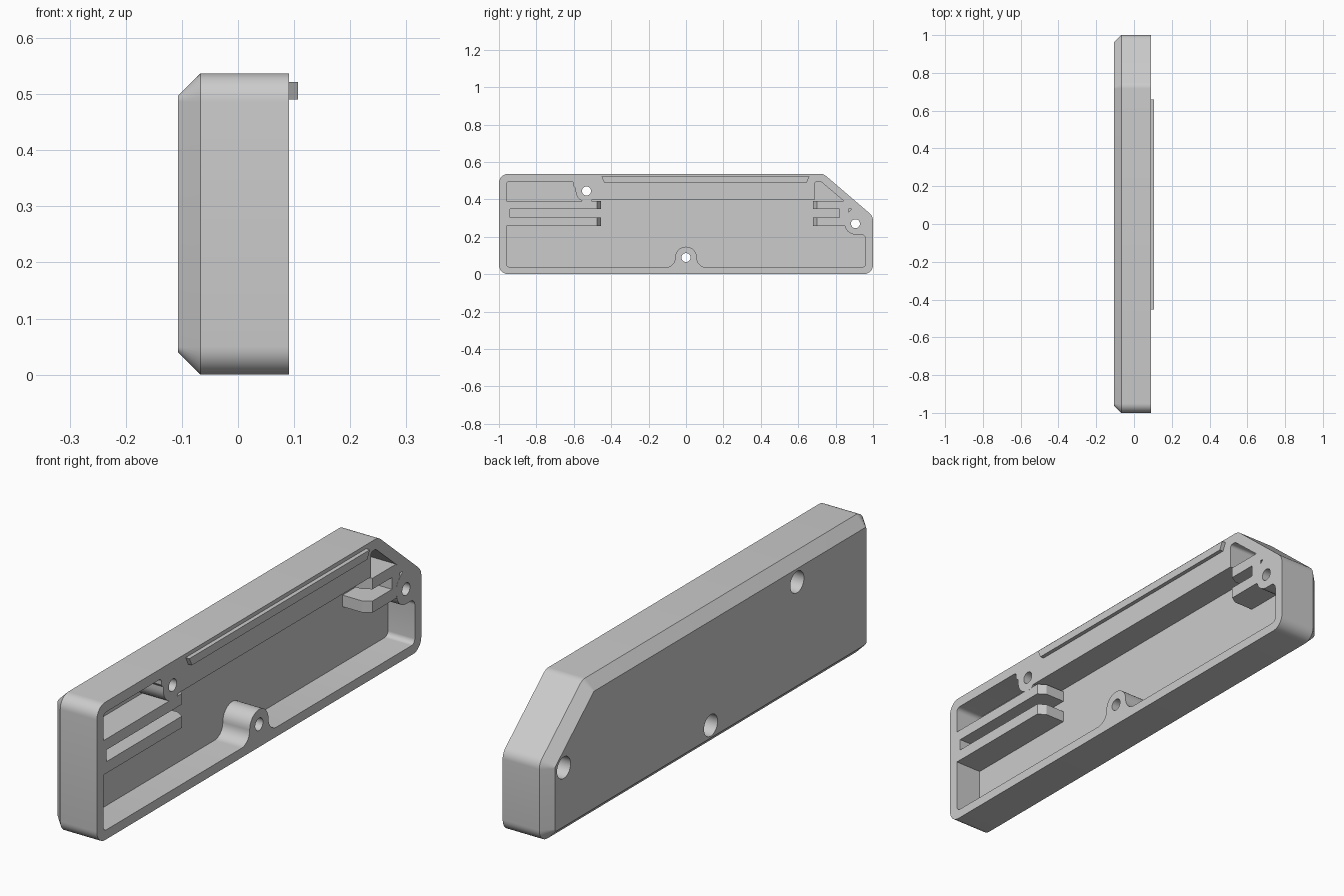
import bpy, bmesh, math
from mathutils import Vector

if "Cube" in bpy.data.objects:
    bpy.data.objects.remove(bpy.data.objects["Cube"])

grey = bpy.data.materials.new("plain grey")
grey.diffuse_color = (0.6, 0.6, 0.6, 1)
grey.use_nodes = True
grey.node_tree.nodes["Principled BSDF"].inputs["Base Color"].default_value = grey.diffuse_color


def rounded(corners, shrink=0.0, n=8):
    """Polygon of (y, z, radius) corners turned into points with arcs."""
    out = []
    for i, (y, z, r) in enumerate(corners):
        b = Vector((y, z))
        if r == 0:
            out.append(b)
            continue
        u = (Vector(corners[i - 1][:2]) - b).normalized()
        v = (Vector(corners[(i + 1) % len(corners)][:2]) - b).normalized()
        half = u.angle(v) / 2
        c = b + (u + v).normalized() * r / math.sin(half)
        t = r / math.tan(half)
        s, e = b + u * t - c, b + v * t - c
        a0 = math.atan2(s.y, s.x)
        da = (math.atan2(e.y, e.x) - a0 + math.pi) % (2 * math.pi) - math.pi
        for k in range(n + 1):
            a = a0 + da * k / n
            out.append(c + Vector((math.cos(a), math.sin(a))) * (r - shrink))
    return out


def loft(name, rings, axis="x"):
    """Closed solid through equal-sized rings [(height, points)] along an axis."""
    bm = bmesh.new()
    loops = []
    for h, pts in rings:
        loops.append([bm.verts.new((h, p[0], p[1]) if axis == "x" else (p[0], p[1], h))
                      for p in pts])
    for a, b in zip(loops, loops[1:]):
        for i in range(len(a)):
            j = (i + 1) % len(a)
            bm.faces.new((a[i], a[j], b[j], b[i]))
    bm.faces.new(loops[0][::-1])
    bm.faces.new(loops[-1])
    bmesh.ops.recalc_face_normals(bm, faces=bm.faces)
    me = bpy.data.meshes.new(name)
    bm.to_mesh(me)
    bm.free()
    me.materials.append(grey)
    ob = bpy.data.objects.new(name, me)
    bpy.context.collection.objects.link(ob)
    return ob


def disc(y, z, r, n=32):
    return [(y + r * math.cos(2 * math.pi * k / n), z + r * math.sin(2 * math.pi * k / n))
            for k in range(n)]


def cut(target, cutter):
    mod = target.modifiers.new("cut", "BOOLEAN")
    mod.operation, mod.solver, mod.object = "DIFFERENCE", "EXACT", cutter
    bpy.context.view_layer.objects.active = target
    bpy.ops.object.modifier_apply(modifier=mod.name)
    bpy.data.objects.remove(cutter)


BACK, CHAMFER, FLOOR, RIM = -0.107, -0.067, -0.025, 0.091

# Outer shell with a chamfered back edge
outline = [(-1, 0, .05), (1, 0, .05), (1, .31, .05), (.735, .537, .05), (-1, .537, .05)]
shell = loft("case_shell", [(BACK, rounded(outline, .04)), (CHAMFER, rounded(outline)),
                            (RIM, rounded(outline))])

# Cavity, whose outline leaves the three screw bosses and the solid top rail
cavity = [(-.96, .037, .02),
          (-.058, .037, .05), (-.058, .147, .058), (.058, .147, .058), (.058, .037, .05),
          (.96, .037, .02), (.96, .212, .025),
          (.848, .212, .058), (.848, .31, .03), (.89, .352, .012),
          (.719, .497, .015), (.69, .497, .012), (.69, .40, 0),
          (-.50, .40, 0), (-.51, .387, 0), (-.59, .387, .058), (-.59, .46, 0),
          (-.602, .472, 0), (-.602, .497, .012), (-.96, .497, .02)]
pts = rounded(cavity)
cut(shell, loft("cavity_cutter", [(FLOOR, pts), (.3, pts)]))

# Screw holes, counterbored from the back
for y, z in ((0, .089), (.906, .27), (-.532, .445)):
    for r, x1 in ((.042, 0.0), (.024, .3)):
        cut(shell, loft("hole_cutter", [(-.3, disc(y, z, r)), (x1, disc(y, z, r))]))

# Alignment ridge on the top rail
ridge = [(-.437, .49), (.645, .49), (.66, .522), (-.452, .522)]
loft("alignment_ridge", [(RIM - .01, ridge), (.107, ridge)])


# Slotted clips: two bars with bevelled tips joined by a root block
def clip_bar(name, root, tip, z0, z1):
    s = math.copysign(.02, tip - root)
    top = RIM - .0005
    prof = [(FLOOR - .01, root), (top, root), (top, tip - s), (.06, tip), (FLOOR - .01, tip)]
    loft(name, [(z0, prof), (z1, prof)], axis="z")


for side, tip, low, high, root, slot in (("left", -.455, -.98, -.98, -.98, -.94),
                                         ("right", .68, .855, .9, .87, .82)):
    clip_bar(side + "_clip_lower_bar", low, tip, .257, .302)
    clip_bar(side + "_clip_upper_bar", high, tip, .348, .391)
    block = [(FLOOR - .01, root), (RIM - .0005, root), (RIM - .0005, slot), (FLOOR - .01, slot)]
    loft(side + "_clip_root", [(.302, block), (.348, block)], axis="z")

# Smooth the rounded corners, keep real edges sharp
bpy.ops.object.select_all(action="DESELECT")
shell.select_set(True)
bpy.context.view_layer.objects.active = shell
bpy.ops.object.shade_smooth_by_angle(angle=math.radians(25))
